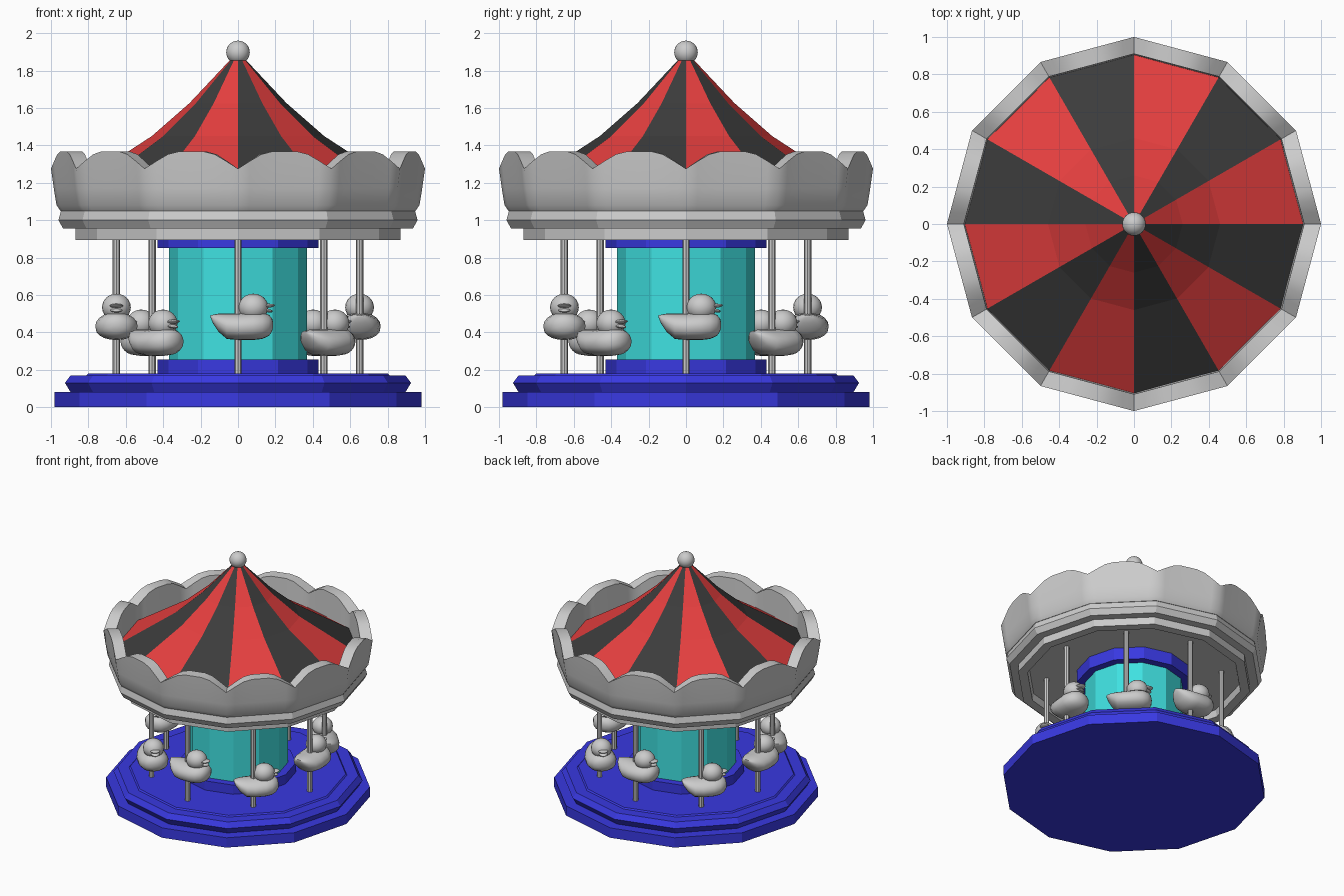
import bpy, bmesh
from math import sin, cos, pi, radians, copysign
from mathutils import Matrix, Vector

if "Cube" in bpy.data.objects:
    bpy.data.objects.remove(bpy.data.objects["Cube"])


def material(name, rgb):
    m = bpy.data.materials.new(name)
    m.diffuse_color = (*rgb, 1)
    m.use_nodes = True
    m.node_tree.nodes["Principled BSDF"].inputs["Base Color"].default_value = m.diffuse_color
    return m


BLUE = material("blue", (0.04, 0.04, 0.75))
TEAL = material("teal", (0.05, 0.75, 0.75))
RED = material("red", (0.8, 0.05, 0.05))
BLACK = material("black", (0.045, 0.045, 0.045))


def finish(name, bm, mats=(), smooth=None):
    bmesh.ops.remove_doubles(bm, verts=bm.verts, dist=1e-5)
    bmesh.ops.recalc_face_normals(bm, faces=bm.faces)
    me = bpy.data.meshes.new(name)
    bm.to_mesh(me)
    bm.free()
    for m in mats:
        me.materials.append(m)
    ob = bpy.data.objects.new(name, me)
    bpy.context.collection.objects.link(ob)
    if smooth:
        bpy.ops.object.select_all(action='DESELECT')
        ob.select_set(True)
        bpy.context.view_layer.objects.active = ob
        bpy.ops.object.shade_smooth_by_angle(angle=radians(smooth))
    return ob


def bridge(bm, rings, close_last=False):
    """Join successive closed rings of vertices with quads."""
    pairs = list(zip(rings, rings[1:]))
    if close_last:
        pairs.append((rings[-1], rings[0]))
    n = len(rings[0])
    for a, b in pairs:
        for i in range(n):
            j = (i + 1) % n
            bm.faces.new((a[i], a[j], b[j], b[i])).material_index = 0


def lathe(name, profile, mats=(), n=12):
    """Twelve-sided solid from an (r, z) profile; the ends are capped."""
    bm = bmesh.new()
    rings = [[bm.verts.new((r * cos(2 * pi * i / n), r * sin(2 * pi * i / n), z))
              for i in range(n)] for r, z in profile]
    bridge(bm, rings)
    bm.faces.new(rings[0])
    bm.faces.new(rings[-1])
    return finish(name, bm, mats)


# Platform and centre column
lathe("platform", [(0.98, 0), (0.98, 0.08), (0.895, 0.08), (0.925, 0.13), (0.895, 0.17),
                   (0.81, 0.17), (0.80, 0.18)], [BLUE])
lathe("column_foot", [(0.43, 0.17), (0.43, 0.255)], [BLUE])
lathe("column", [(0.37, 0.24), (0.37, 0.87)], [TEAL])
lathe("column_head", [(0.43, 0.85), (0.43, 0.96)], [BLUE])

# Canopy underside with recessed ceiling and moulding
lathe("canopy_rim", [(0.79, 0.95), (0.80, 0.895), (0.87, 0.895), (0.87, 0.955),
                     (0.935, 0.955), (0.96, 1.0), (0.945, 1.055), (0.90, 1.055)])

# Scalloped crown board: low at each corner, high in the middle of each side
bm = bmesh.new()
scallop = [1.275, 1.315, 1.352, 1.368, 1.368, 1.368, 1.352, 1.315]
columns = []
for i in range(12):
    a, b = (Vector((cos(k * pi / 6), sin(k * pi / 6), 0)) for k in (i, i + 1))
    for k, top in enumerate(scallop):
        d = a.lerp(b, k / len(scallop))
        section = [(0.90, 1.05), (0.95, 1.05), (0.97, 1.08), (0.985, 1.17),
                   (1.0, top), (0.91, top)]
        columns.append([bm.verts.new(d * r + Vector((0, 0, z))) for r, z in section])
bridge(bm, columns, close_last=True)
finish("crown_board", bm, smooth=35)

# Striped tent roof
bm = bmesh.new()
rings = [[bm.verts.new((r * cos(i * pi / 6), r * sin(i * pi / 6), z)) for i in range(12)]
         for r, z in [(0.905, 1.16), (0.46, 1.45), (0.26, 1.625), (0.02, 1.88)]]
for a, b in zip(rings, rings[1:]):
    for i in range(12):
        j = (i + 1) % 12
        bm.faces.new((a[i], a[j], b[j], b[i])).material_index = i % 2
finish("tent_roof", bm, [RED, BLACK])

# Finial ball
bm = bmesh.new()
bmesh.ops.create_uvsphere(bm, u_segments=24, v_segments=14, radius=0.063,
                          matrix=Matrix.Translation((0, 0, 1.897)))
finish("finial_ball", bm, smooth=60)


def ellipsoid(bm, centre, radii, pitch=0):
    bmesh.ops.create_uvsphere(
        bm, u_segments=20, v_segments=12, radius=1,
        matrix=Matrix.Translation(centre) @ Matrix.Rotation(pitch, 4, 'Y')
        @ Matrix.Diagonal((*radii, 1)))


# Duck seat, facing +x: lofted body, round head, open bill
bm = bmesh.new()
stations = [(-0.147, 0.487, 0.012, 0.006), (-0.135, 0.472, 0.04, 0.022),
            (-0.105, 0.452, 0.073, 0.048), (-0.06, 0.433, 0.1, 0.068),
            (0.0, 0.43, 0.112, 0.071), (0.08, 0.434, 0.113, 0.075),
            (0.13, 0.436, 0.1, 0.071), (0.165, 0.438, 0.073, 0.056),
            (0.182, 0.44, 0.043, 0.036), (0.188, 0.44, 0.012, 0.01)]
rings = []
for x, zc, w, h in stations:
    ring = []
    for k in range(20):
        s, c = sin(k * pi / 10), cos(k * pi / 10)
        if s < 0:
            s = copysign(abs(s) ** 0.8, s)
        ring.append(bm.verts.new((x, w * c, zc + h * s)))
    rings.append(ring)
bridge(bm, rings)
bm.faces.new(rings[0])
bm.faces.new(rings[-1])
ellipsoid(bm, (0.082, 0, 0.534), (0.08, 0.077, 0.073))
ellipsoid(bm, (0.155, 0, 0.542), (0.042, 0.036, 0.011), radians(-4))
ellipsoid(bm, (0.15, 0, 0.519), (0.037, 0.032, 0.01), radians(12))
duck = finish("duck_seat_1", bm, smooth=60)

# Pole
bm = bmesh.new()
bmesh.ops.create_cone(bm, cap_ends=True, segments=8, radius1=0.02, radius2=0.02, depth=0.79,
                      matrix=Matrix.Translation((0, 0, 0.565)))
pole = finish("pole_1", bm)

# Eight poles and seats, every other seat lower
for i in range(8):
    ang = i * pi / 4
    for base, label in ((pole, "pole"), (duck, "duck_seat")):
        ob = base if i == 0 else bpy.data.objects.new(f"{label}_{i + 1}", base.data)
        if i:
            bpy.context.collection.objects.link(ob)
        drop = -0.085 if base is duck and i % 2 else 0
        ob.location = (0.65 * cos(ang), 0.65 * sin(ang), drop)
        ob.rotation_euler.z = ang + pi / 2
